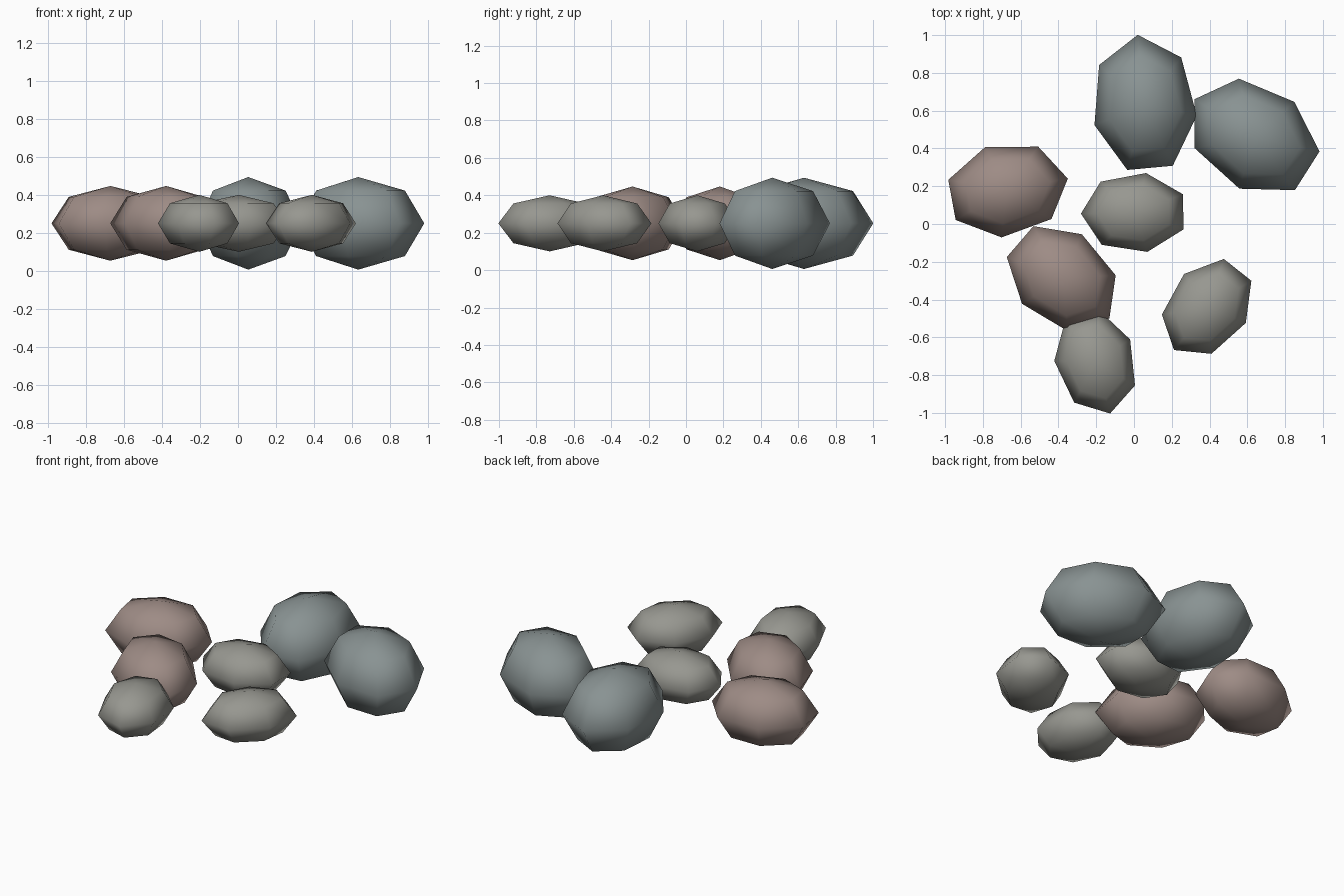
import bpy, bmesh
from math import sin, cos, pi, radians

if "Cube" in bpy.data.objects:
    bpy.data.objects.remove(bpy.data.objects["Cube"])

SEGMENTS, RINGS, MID_Z = 7, 4, 0.25


def material(name, rgb):
    m = bpy.data.materials.new(name)
    m.diffuse_color = (*rgb, 1)
    m.use_nodes = True
    m.node_tree.nodes["Principled BSDF"].inputs["Base Color"].default_value = m.diffuse_color
    return m


def pebble(name, x, y, angle, size, mat):
    """Low-poly ellipsoid; its long axis runs through the first vertex."""
    a, b, h = size
    bm = bmesh.new()
    top = bm.verts.new((0, 0, h))
    bottom = bm.verts.new((0, 0, -h))
    rings = []
    for r in range(1, RINGS):
        t = pi * r / RINGS
        rings.append([bm.verts.new((a * sin(t) * cos(2 * pi * k / SEGMENTS),
                                    b * sin(t) * sin(2 * pi * k / SEGMENTS),
                                    h * cos(t))) for k in range(SEGMENTS)])
    for k in range(SEGMENTS):
        n = (k + 1) % SEGMENTS
        bm.faces.new((top, rings[0][k], rings[0][n]))
        bm.faces.new((bottom, rings[-1][n], rings[-1][k]))
        for up, low in zip(rings, rings[1:]):
            bm.faces.new((up[k], low[k], low[n], up[n]))
    for f in bm.faces:
        f.smooth = True
    me = bpy.data.meshes.new(name)
    bm.to_mesh(me)
    bm.free()
    me.materials.append(mat)
    ob = bpy.data.objects.new(name, me)
    ob.location = (x, y, MID_Z)
    ob.rotation_euler.z = radians(angle)
    bpy.context.collection.objects.link(ob)


slate = material("slate", (0.25, 0.29, 0.29))
rose = material("rose_stone", (0.34, 0.26, 0.235))
grey = material("warm_grey", (0.31, 0.31, 0.28))

# Half sizes: length, width, height
LARGE, MEDIUM, SMALL = (0.372, 0.279, 0.244), (0.328, 0.249, 0.197), (0.285, 0.214, 0.15)

# Large slate stones
pebble("large_pebble_back", 0.054, 0.631, 95.3, LARGE, slate)
pebble("large_pebble_right", 0.634, 0.461, 147.6, LARGE, slate)
# Medium rose stones
pebble("medium_pebble_left", -0.673, 0.181, 10.4, MEDIUM, rose)
pebble("medium_pebble_front", -0.379, -0.286, -40.7, MEDIUM, rose)
# Small grey stones
pebble("small_pebble_middle", 0.004, 0.06, 181, SMALL, grey)
pebble("small_pebble_right", 0.389, -0.444, 231.6, SMALL, grey)
pebble("small_pebble_front", -0.204, -0.729, -74.2, SMALL, grey)
